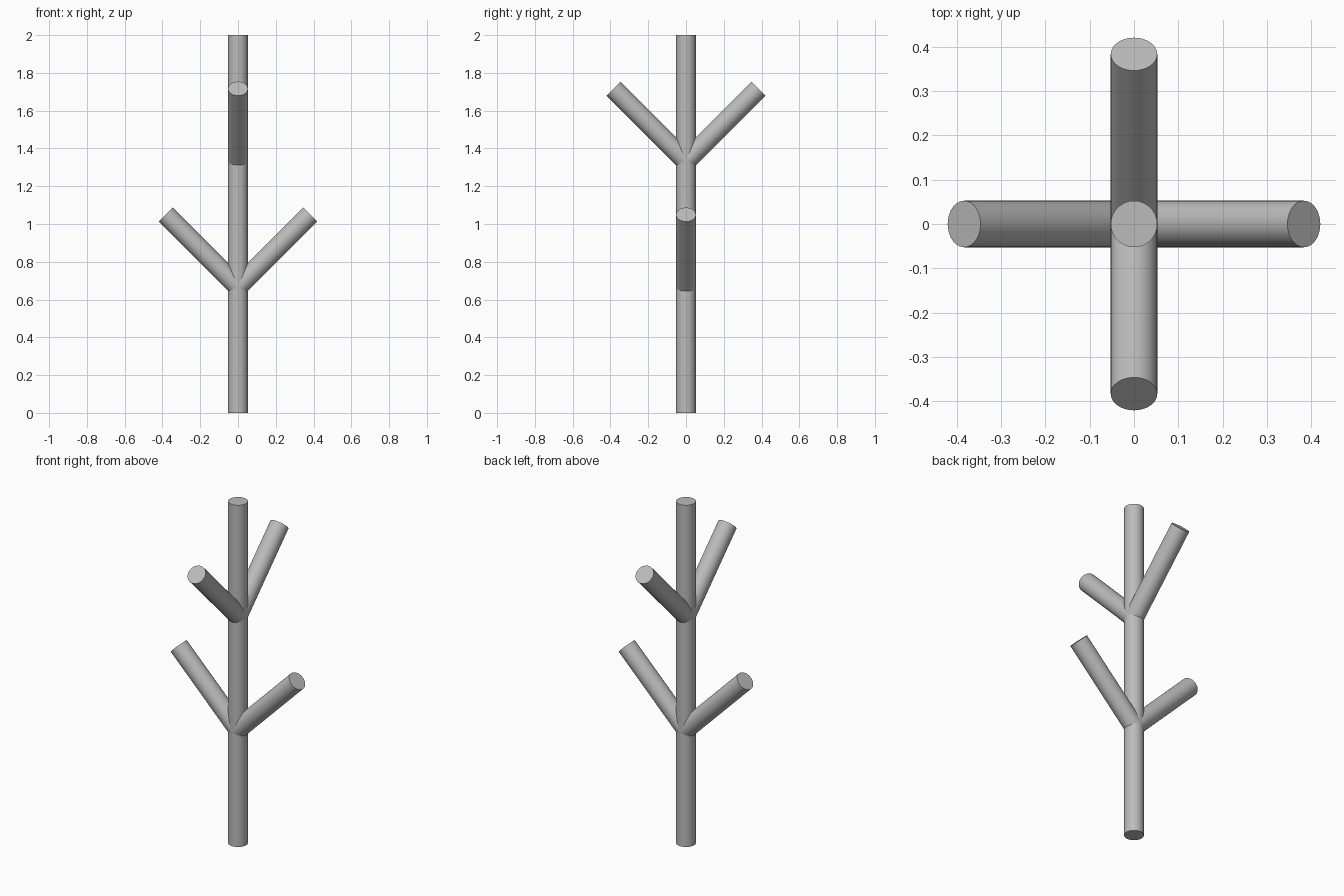
import bpy
from math import sin, cos, pi, radians
from mathutils import Vector

cube = bpy.data.objects.get("Cube")
if cube:
    bpy.data.objects.remove(cube, do_unlink=True)

RADIUS = 0.0525
HEIGHT = 2.0
BRANCH = 0.542
SIDES = 32

grey = bpy.data.materials.new("plain grey")
grey.use_nodes = True
colour = (0.5, 0.5, 0.5, 1)
grey.diffuse_color = colour
grey.node_tree.nodes["Principled BSDF"].inputs["Base Color"].default_value = colour


def rod(name, start, direction, length):
    """Capped round rod running from start along direction."""
    direction = Vector(direction).normalized()
    bpy.ops.mesh.primitive_cylinder_add(
        vertices=SIDES, radius=RADIUS, depth=length,
        location=Vector(start) + direction * length / 2,
        rotation=direction.to_track_quat("Z", "Y").to_euler())
    obj = bpy.context.object
    obj.name = name
    obj.data.materials.append(grey)
    bpy.ops.object.shade_smooth_by_angle(angle=radians(30))
    return obj


# Upright trunk
rod("trunk", (0, 0, 0), (0, 0, 1), HEIGHT)

# Lower pair spreads left and right, upper pair front and back
for name, angle, height in (("lower_left_branch", 0, HEIGHT / 3),
                            ("lower_right_branch", pi, HEIGHT / 3),
                            ("upper_back_branch", pi / 2, HEIGHT * 2 / 3),
                            ("upper_front_branch", -pi / 2, HEIGHT * 2 / 3)):
    rod(name, (0, 0, height), (cos(angle), sin(angle), 1), BRANCH)
